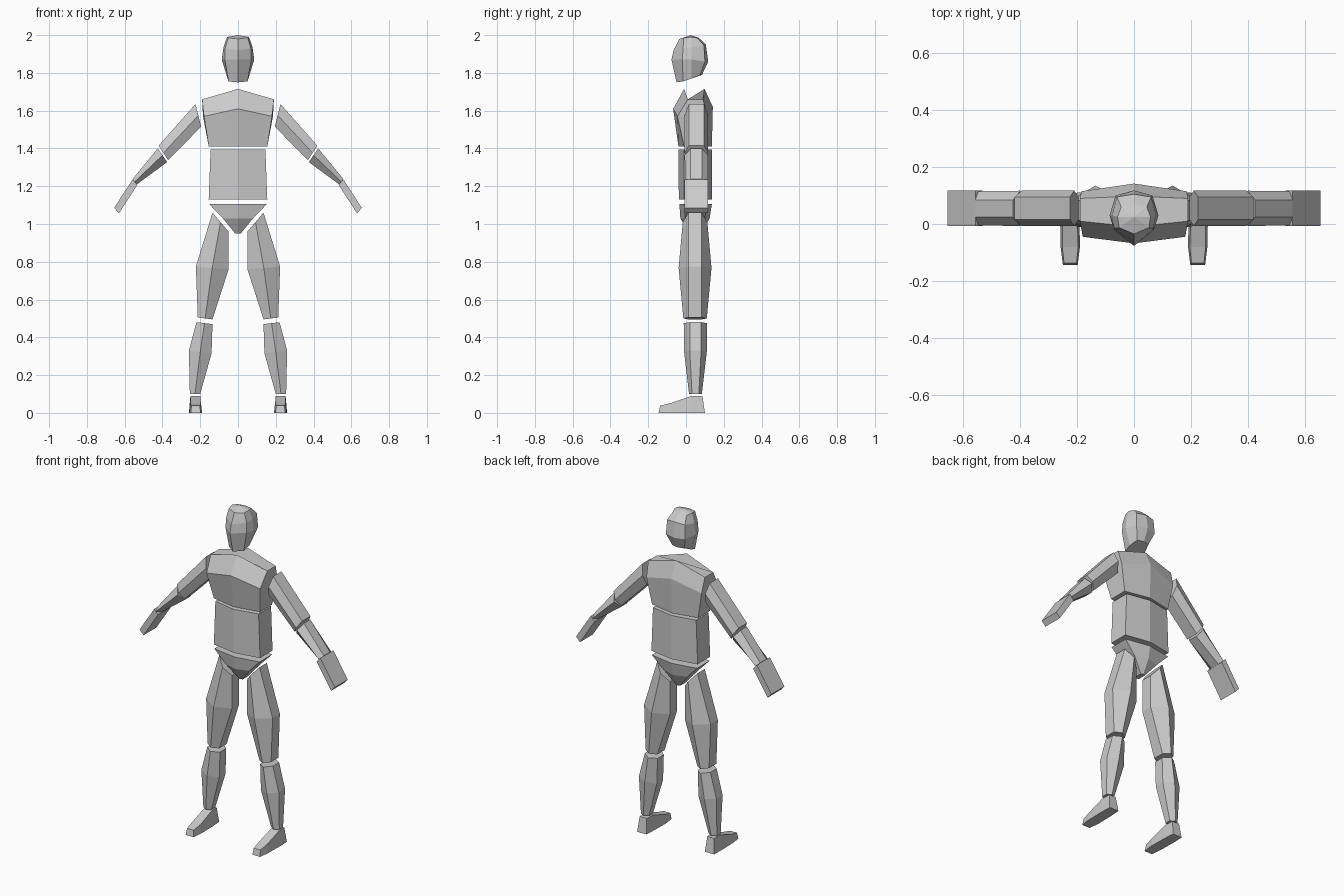
import bpy, bmesh

grey = bpy.data.materials.new("plain_grey")
grey.diffuse_color = (0.6, 0.6, 0.6, 1)


def loft(name, rings, apex=None):
    """Skin a stack of equal-sized point rings and close both ends."""
    bm = bmesh.new()
    vs = [[bm.verts.new(p) for p in ring] for ring in rings]
    n = len(vs[0])
    for a, b in zip(vs, vs[1:]):
        for i in range(n):
            j = (i + 1) % n
            bm.faces.new((a[i], a[j], b[j], b[i]))
    bm.faces.new(vs[0][::-1])
    if apex:
        tip = bm.verts.new(apex)
        for i in range(n):
            bm.faces.new((vs[-1][i], vs[-1][(i + 1) % n], tip))
    else:
        bm.faces.new(vs[-1])
    bmesh.ops.recalc_face_normals(bm, faces=bm.faces)
    mesh = bpy.data.meshes.new(name)
    bm.to_mesh(mesh)
    bm.free()
    mesh.materials.append(grey)
    obj = bpy.data.objects.new(name, mesh)
    bpy.context.collection.objects.link(obj)
    return obj


def symmetric(half):
    """Complete a half ring (front centre round to back centre) across x = 0."""
    return half + [(-x, y, z) for x, y, z in half[-2:0:-1]]


def pair(name, rings):
    """Make a left and a right copy of a side part."""
    for side, s in (("left", 1), ("right", -1)):
        loft(f"{side}_{name}", [[(s * x, y, z) for x, y, z in r] for r in rings])


def hexagon(outer, inner, yc, flat, deep):
    """Limb section: flat outer and inner sides, ridges at front and back."""
    (xo, zo), (xi, zi) = outer, inner
    xm, zm = (xo + xi) / 2, (zo + zi) / 2
    return [(xo, yc - flat, zo), (xo, yc + flat, zo), (xm, yc + deep, zm),
            (xi, yc + flat, zi), (xi, yc - flat, zi), (xm, yc - deep, zm)]


def limb(name, yc, sections):
    pair(name, [hexagon(o, i, yc, f, d) for o, i, f, d in sections])


# Head: faceted egg with a ridge down the face
loft("head", [symmetric(h) for h in (
    [(0, -.05, 1.75), (.05, -.015, 1.755), (.055, .03, 1.77), (.04, .075, 1.79), (0, .085, 1.79)],
    [(0, -.077, 1.87), (.07, -.02, 1.87), (.086, .03, 1.87), (.065, .10, 1.86), (0, .118, 1.86)],
    [(0, -.066, 1.92), (.068, -.015, 1.93), (.077, .03, 1.935), (.06, .095, 1.945), (0, .105, 1.95)],
    [(0, -.035, 1.98), (.052, -.013, 1.985), (.058, .025, 1.99), (.045, .06, 1.985), (0, .068, 1.985)],
)], apex=(0, .025, 2.0))

# Chest, abdomen and pelvis
loft("chest", [symmetric(h) for h in (
    [(0, -.04, 1.41), (.155, -.01, 1.41), (.155, .105, 1.41), (0, .137, 1.41)],
    [(0, -.068, 1.61), (.18, -.045, 1.57), (.185, .115, 1.57), (0, .142, 1.62)],
    [(0, -.01, 1.715), (.19, .01, 1.66), (.19, .09, 1.66), (0, .098, 1.715)],
)])
loft("abdomen", [symmetric(h) for h in (
    [(0, -.038, 1.13), (.155, -.01, 1.13), (.155, .11, 1.13), (0, .137, 1.13)],
    [(0, -.04, 1.395), (.145, -.01, 1.395), (.145, .11, 1.395), (0, .137, 1.395)],
)])
loft("pelvis", [symmetric(h) for h in (
    [(0, .02, .95), (.015, .025, .95), (.015, .075, .95), (0, .08, .95)],
    [(0, -.03, 1.03), (.08, -.005, 1.03), (.08, .1, 1.03), (0, .125, 1.03)],
    [(0, -.035, 1.105), (.152, -.01, 1.105), (.152, .11, 1.105), (0, .137, 1.105)],
)])

# Legs
limb("thigh", .048, [((.135, 1.06), (.05, .96), .035, .065),
                     ((.223, .775), (.05, .76), .035, .087),
                     ((.213, .505), (.135, .495), .035, .062)])
limb("shin", .05, [((.22, .48), (.135, .47), .03, .062),
                   ((.26, .33), (.14, .315), .03, .06),
                   ((.255, .1), (.2, .1), .018, .034)])

# Feet: sections running from toe to heel
pair("foot", [[(a, y, 0), (b, y, 0), (b - t, y2, z), (a + t, y2, z)] for a, b, y, y2, z, t in (
    (.198, .25, -.145, -.137, .038, .004), (.19, .258, -.08, -.08, .052, .006),
    (.192, .26, .03, .03, .09, .008), (.196, .258, .1, .087, .09, .008))])

# Arms
limb("upper_arm", .055, [((.225, 1.635), (.195, 1.515), .04, .062),
                         ((.42, 1.415), (.37, 1.338), .04, .062)])
limb("forearm", .055, [((.425, 1.4), (.375, 1.328), .03, .062),
                       ((.558, 1.238), (.535, 1.21), .03, .06)])

# Hands: flat slabs
pair("hand", [[(xa, -.007, za), (xa, .117, za), (xb, .117, zb), (xb, -.007, zb)]
              for xa, za, xb, zb in ((.558, 1.236, .532, 1.208), (.656, 1.085, .63, 1.057))])
